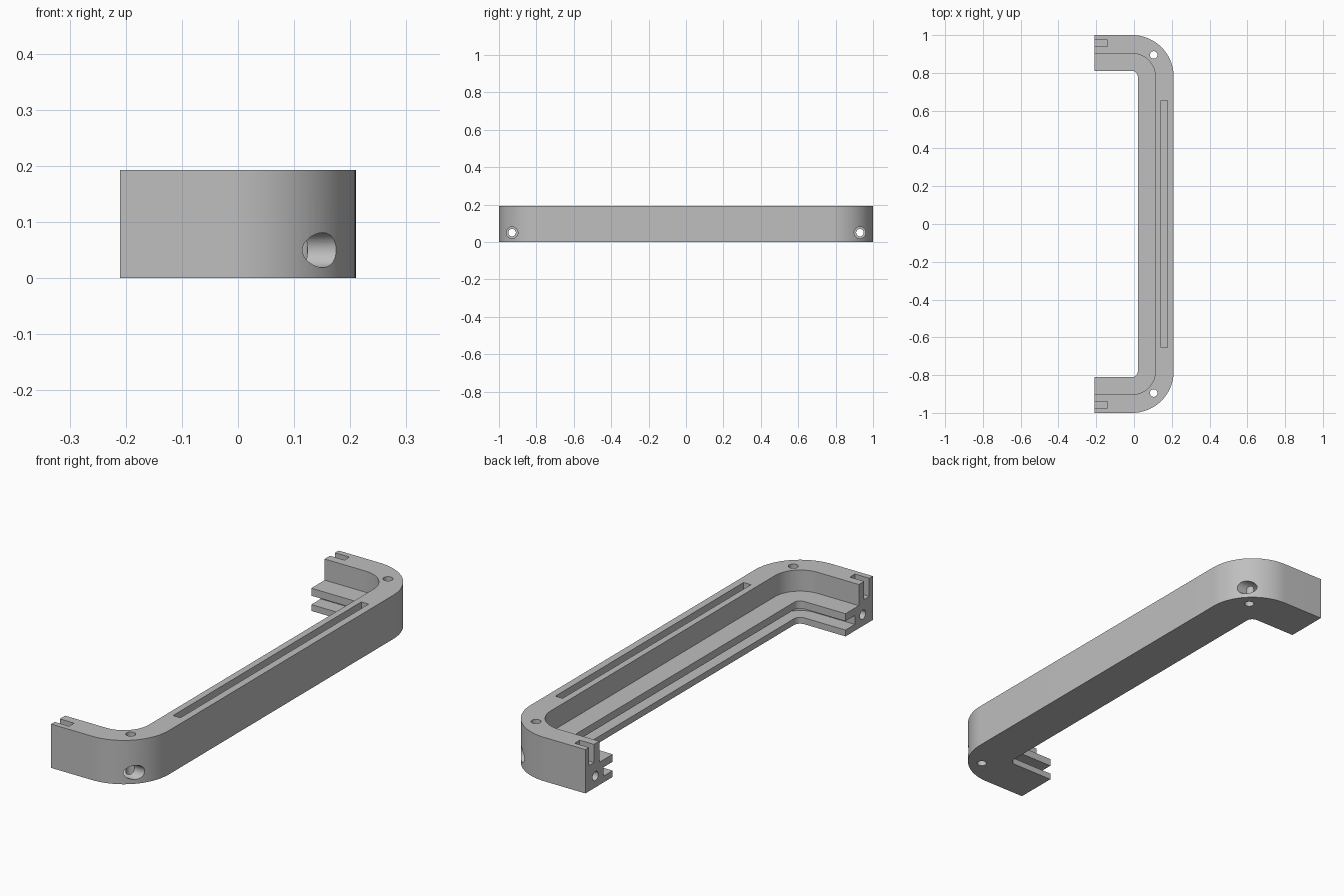
import bpy, bmesh, math
from mathutils import Matrix

cube = bpy.data.objects.get("Cube")
if cube:
    bpy.data.objects.remove(cube, do_unlink=True)

# Main sizes
END_X, SIDE_X, HALF_Y, HEIGHT = -0.21, 0.21, 1.0, 0.193
RADIUS = 0.22
CX, CY = SIDE_X - RADIUS, HALF_Y - RADIUS
STEPS = 24

grey = bpy.data.materials.new("plain grey")
grey.use_nodes = True
COLOUR = (0.52, 0.52, 0.52, 1)
grey.diffuse_color = COLOUR
grey.node_tree.nodes["Principled BSDF"].inputs["Base Color"].default_value = COLOUR


def make_object(name, bm):
    bmesh.ops.recalc_face_normals(bm, faces=bm.faces[:])
    mesh = bpy.data.meshes.new(name)
    bm.to_mesh(mesh)
    bm.free()
    mesh.materials.append(grey)
    obj = bpy.data.objects.new(name, mesh)
    bpy.context.collection.objects.link(obj)
    return obj


# Section of the frame: (inset from the outer face, height)
wall, lip, groove = 0.097, 0.19, 0.125
section = [(0, 0), (lip, 0), (lip, 0.028), (groove, 0.028), (groove, 0.067),
           (lip, 0.067), (lip, 0.1), (wall, 0.1), (wall, HEIGHT), (0, HEIGHT)]


def path_stations():
    """Corner centre and outward direction for every section along the C."""
    stations = [(END_X, -CY, -math.pi / 2)]
    for sign in (-1, 1):
        for i in range(STEPS + 1):
            t = i / STEPS
            angle = (t - 1 if sign < 0 else t) * math.pi / 2
            stations.append((CX, sign * CY, angle))
    return stations + [(END_X, CY, math.pi / 2)]


# Sweep the section along the C-shaped path
bm = bmesh.new()
rings = []
for px, py, a in path_stations():
    rings.append([bm.verts.new((px + (RADIUS - d) * math.cos(a),
                                py + (RADIUS - d) * math.sin(a), z))
                  for d, z in section])
n = len(section)
for r0, r1 in zip(rings, rings[1:]):
    for i in range(n):
        j = (i + 1) % n
        bm.faces.new((r0[i], r0[j], r1[j], r1[i]))
bm.faces.new(rings[0])
bm.faces.new(rings[-1])
frame = make_object("frame", bm)


def cut(cutter):
    cutter.hide_render = True
    mod = frame.modifiers.new("cut", 'BOOLEAN')
    mod.operation, mod.solver, mod.object = 'DIFFERENCE', 'EXACT', cutter
    bpy.context.view_layer.objects.active = frame
    bpy.ops.object.modifier_apply(modifier=mod.name)
    bpy.data.objects.remove(cutter, do_unlink=True)


def cut_box(x0, x1, y0, y1, z0, z1):
    bm = bmesh.new()
    centre = Matrix.Translation(((x0 + x1) / 2, (y0 + y1) / 2, (z0 + z1) / 2))
    scale = Matrix.Diagonal((x1 - x0, y1 - y0, z1 - z0, 1))
    bmesh.ops.create_cube(bm, size=1, matrix=centre @ scale)
    cut(make_object("slot_cutter", bm))


def cut_bore(centre, radius, length, along_x):
    bm = bmesh.new()
    turn = Matrix.Rotation(math.pi / 2, 4, 'Y') if along_x else Matrix()
    bmesh.ops.create_cone(bm, cap_ends=True, segments=32, radius1=radius,
                          radius2=radius, depth=length,
                          matrix=Matrix.Translation(centre) @ turn)
    cut(make_object("bore_cutter", bm))


# Long slot in the top of the side wall
cut_box(0.142, 0.178, -0.655, 0.655, 0.113, 0.25)

for s in (-1, 1):
    # Short slot at each open end
    ys = sorted((s * 0.94, s * 0.975))
    cut_box(-0.3, -0.14, ys[0], ys[1], 0.113, 0.25)
    # Lengthwise screw bore with its counterbore in the corner
    cut_bore((0, s * 0.93, 0.05), 0.02, 0.8, True)
    cut_bore((0.235, s * 0.93, 0.05), 0.031, 0.33, True)
    # Vertical hole through each corner
    cut_bore((0.104, s * 0.895, 0.1), 0.02, 0.4, False)

# Smooth shading with sharp edges kept
bpy.ops.object.select_all(action='DESELECT')
frame.select_set(True)
bpy.context.view_layer.objects.active = frame
bpy.ops.object.shade_smooth_by_angle(angle=math.radians(30))
